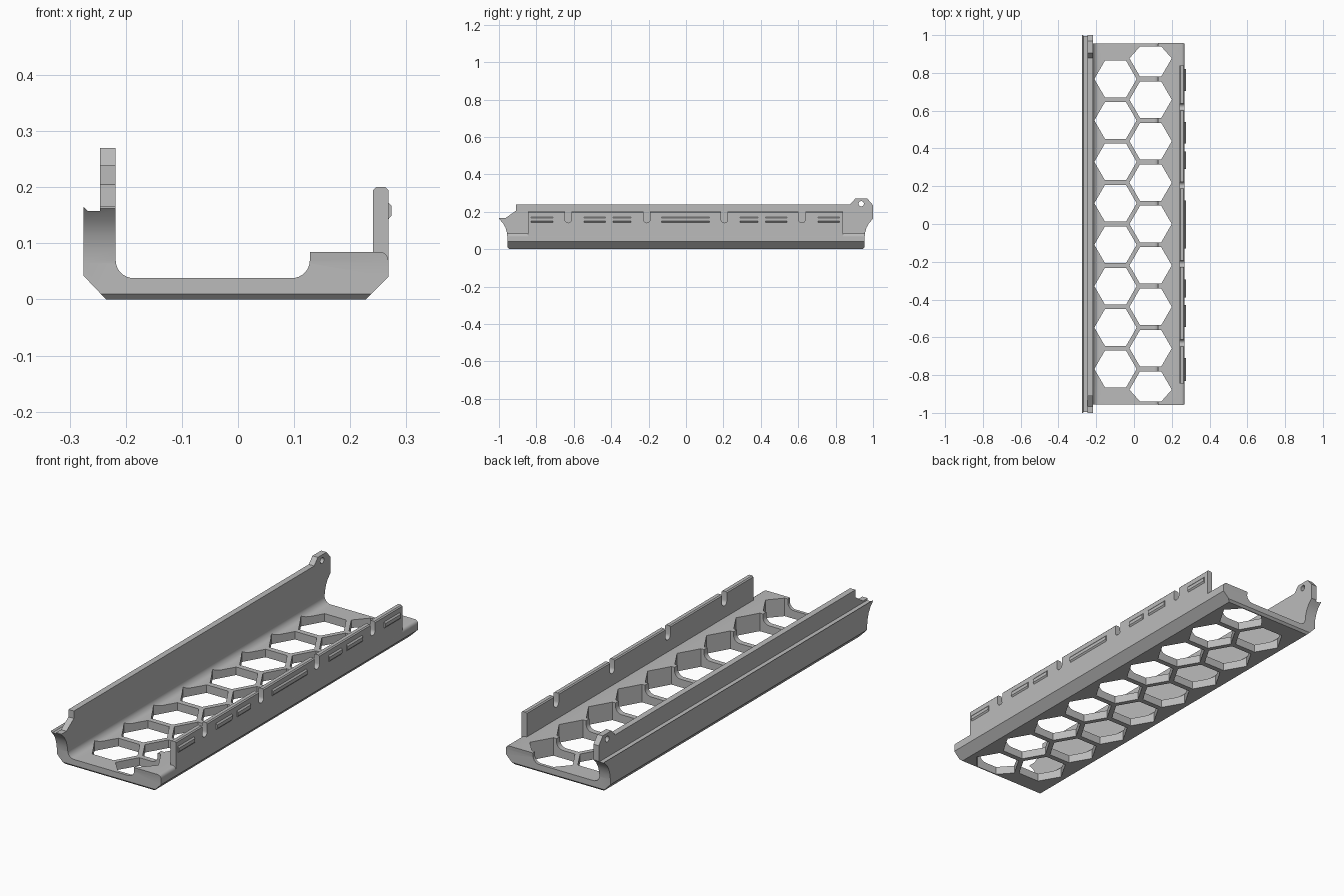
import bpy, bmesh, math
from mathutils import Vector

if "Cube" in bpy.data.objects:
    bpy.data.objects.remove(bpy.data.objects["Cube"], do_unlink=True)

grey = bpy.data.materials.new("matte grey plastic")
grey.use_nodes = True
grey.diffuse_color = (0.5, 0.5, 0.5, 1)
grey.node_tree.nodes["Principled BSDF"].inputs["Base Color"].default_value = (0.5, 0.5, 0.5, 1)


def prisms(name, outlines, axis, spans):
    """Extrude 2D outlines along an axis; each outline has its own span."""
    bm = bmesh.new()
    place = {"x": lambda a, b, t: (t, a, b),
             "y": lambda a, b, t: (a, t, b),
             "z": lambda a, b, t: (a, b, t)}[axis]
    for outline, (lo, hi) in zip(outlines, spans):
        face = bm.faces.new([bm.verts.new(place(a, b, lo)) for a, b in outline])
        out = bmesh.ops.extrude_face_region(bm, geom=[face])
        moved = [v for v in out["geom"] if isinstance(v, bmesh.types.BMVert)]
        bmesh.ops.translate(bm, verts=moved, vec=Vector(place(0, 0, hi - lo)))
    bmesh.ops.recalc_face_normals(bm, faces=bm.faces)
    mesh = bpy.data.meshes.new(name)
    bm.to_mesh(mesh)
    bm.free()
    mesh.materials.append(grey)
    ob = bpy.data.objects.new(name, mesh)
    bpy.context.collection.objects.link(ob)
    return ob


def carve(ob, cutter, operation="DIFFERENCE"):
    mod = ob.modifiers.new("carve", "BOOLEAN")
    mod.operation, mod.object, mod.solver = operation, cutter, "EXACT"
    bpy.context.view_layer.objects.active = ob
    bpy.ops.object.modifier_apply(modifier=mod.name)
    bpy.data.objects.remove(cutter, do_unlink=True)


def arc(cx, cy, r, start, end, n=8):
    return [(cx + r * math.cos(math.radians(start + (end - start) * i / n)),
             cy + r * math.sin(math.radians(start + (end - start) * i / n)))
            for i in range(n + 1)]


def smooth(ob):
    bpy.ops.object.select_all(action="DESELECT")
    ob.select_set(True)
    bpy.context.view_layer.objects.active = ob
    bpy.ops.object.shade_smooth_by_angle(angle=math.radians(30))


# Tray: cross-section with floor, tall wall, ledge and thick side block
section = [(-0.235, 0), (0.228, 0), (0.268, 0.04)]
section += arc(0.252, 0.069, 0.016, 0, 90, 4)
section += [(0.128, 0.085)] + arc(0.096, 0.07, 0.032, 0, -90)
section += arc(-0.186, 0.07, 0.032, -90, -180)
section += [(-0.218, 0.28), (-0.246, 0.28), (-0.246, 0.158),
            (-0.268, 0.158), (-0.275, 0.165), (-0.275, 0.042)]
tray = prisms("tray", [section], "y", [(-1.1, 1.1)])

# Side outline: chamfered base, flared wall ends, sloped step and ear
flare = [(0.945, 0), (0.955, 0.01), (0.955, 0.065), (0.958, 0.09),
         (0.966, 0.117), (0.979, 0.14), (1, 0.162)]
side = flare + [(1, 0.235), (0.97, 0.27), (0.905, 0.27), (0.878, 0.24),
                (-0.91, 0.24), (-0.91, 0.205), (-0.965, 0.166), (-1, 0.166)]
side += [(-y, z) for y, z in reversed(flare)]
carve(tray, prisms("outline_cutter", [side], "x", [(-0.4, 0.4)]), "INTERSECT")

# Honeycomb openings in two staggered columns
pitch, radius = 0.2193, 0.112


def hexagon(cx, cy):
    pts = arc(cx, cy, radius, 0, 300, 5)
    return [(x, max(-0.94, min(0.94, y))) for x, y in pts]


cells = [hexagon(-0.098, (i - 3.5) * pitch) for i in range(8)]
cells += [hexagon(0.088, (i - 4) * pitch) for i in range(9)]
carve(tray, prisms("honeycomb_cutter", cells, "z", [(-0.1, 0.12)] * len(cells)))

# Hole in the ear
hole = arc(0.937, 0.243, 0.014, 0, 345, 23)
carve(tray, prisms("ear_hole_cutter", [hole], "x", [(-0.3, -0.2)]))
smooth(tray)

# Low wall with U-shaped notches
wall_section = [(0.241, 0.05), (0.268, 0.05), (0.268, 0.195), (0.263, 0.2),
                (0.246, 0.2), (0.241, 0.195)]
low_wall = prisms("low_wall", [wall_section], "y", [(-0.845, 0.84)])
notches = [[(y + 0.018, 0.25), (y - 0.018, 0.25)] + arc(y, 0.159, 0.018, 180, 360)
           for y in (-0.63, -0.21, 0.205, 0.62)]
carve(low_wall, prisms("notch_cutter", notches, "x", [(0.2, 0.3)] * 4))
smooth(low_wall)

# Snap ribs on the outer face of the low wall
rib = [(0.262, 0.143), (0.268, 0.143), (0.274, 0.15), (0.274, 0.166),
       (0.268, 0.173), (0.262, 0.173)]
spans = [(-0.83, -0.71), (-0.545, -0.43), (-0.39, -0.295), (-0.13, 0.125),
         (0.29, 0.385), (0.425, 0.54), (0.705, 0.82)]
prisms("snap_ribs", [rib] * len(spans), "y", spans)
